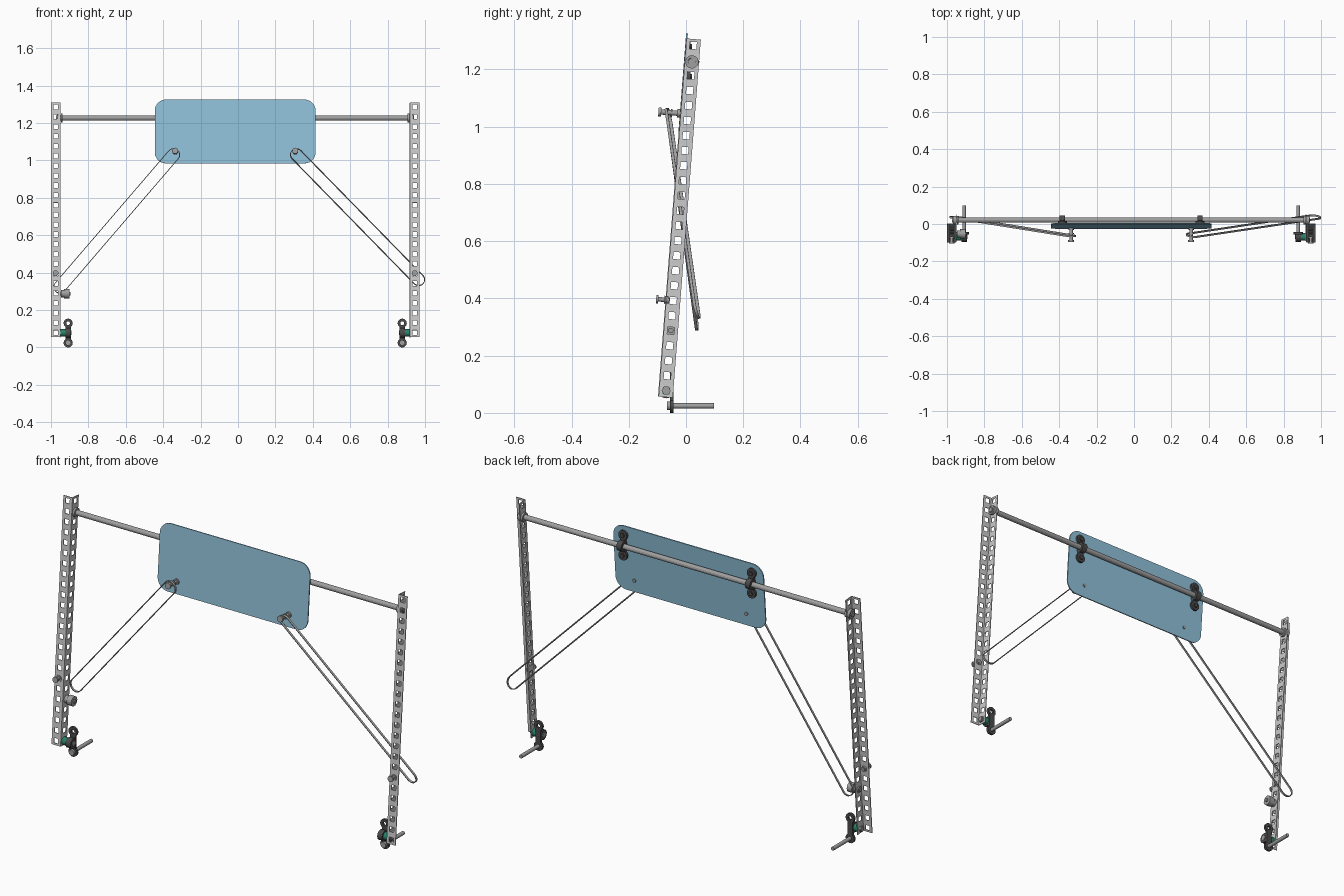
import bpy, bmesh, math
from mathutils import Vector

if "Cube" in bpy.data.objects:
    bpy.data.objects.remove(bpy.data.objects["Cube"])

X0 = -0.015                      # mirror plane of the frame
TH = math.atan(0.098 / 1.251)    # backward lean of the frame
S, C = math.sin(TH), math.cos(TH)


def lean(x, y, z):
    """Frame coordinates (front face y=0, foot z=0) to world."""
    return Vector((X0 + x, -0.096 + y * C + z * S, 0.057 - y * S + z * C))


def material(name, col):
    m = bpy.data.materials.new(name)
    m.diffuse_color = col
    m.use_nodes = True
    m.node_tree.nodes["Principled BSDF"].inputs["Base Color"].default_value = m.diffuse_color
    return m


BLUE = material("blue_panel", (0.28, 0.53, 0.69, 0.7))
DARK = material("dark_grey", (0.07, 0.07, 0.07, 1))
GREEN = material("green", (0.02, 0.22, 0.14, 1))
METAL = material("metal", (0.35, 0.35, 0.35, 1))


def finish(name, bm, mat=None, smooth=True):
    bmesh.ops.recalc_face_normals(bm, faces=bm.faces)
    me = bpy.data.meshes.new(name)
    bm.to_mesh(me)
    bm.free()
    ob = bpy.data.objects.new(name, me)
    bpy.context.collection.objects.link(ob)
    if mat:
        me.materials.append(mat)
    if smooth:
        bpy.ops.object.select_all(action='DESELECT')
        ob.select_set(True)
        bpy.context.view_layer.objects.active = ob
        bpy.ops.object.shade_smooth_by_angle(angle=math.radians(35))
    return ob


def tube(bm, p0, p1, ro, ri=0, n=20):
    """Solid rod, or a hollow ring when ri is given."""
    p0, p1 = Vector(p0), Vector(p1)
    q = (p1 - p0).to_track_quat('Z', 'Y')

    def loop(p, r):
        return [bm.verts.new(p + q @ Vector((r * math.cos(2 * math.pi * i / n),
                                             r * math.sin(2 * math.pi * i / n), 0))) for i in range(n)]
    loops = [loop(p0, ro), loop(p1, ro)]
    if ri:
        loops += [loop(p1, ri), loop(p0, ri), loops[0]]
    else:
        bm.faces.new(loops[0])
        bm.faces.new(loops[1])
    for a, b in zip(loops, loops[1:]):
        for i in range(n):
            j = (i + 1) % n
            bm.faces.new((a[i], a[j], b[j], b[i]))


def box(bm, c, size):
    r = bmesh.ops.create_cube(bm, size=1)
    for v in r["verts"]:
        v.co = Vector(c) + Vector(v.co[k] * size[k] for k in range(3))


def upright(name, s):
    """Perforated angle iron: square holes in both flanges."""
    prof = [(0.985, 0), (0.972, 0), (0.948, 0), (0.935, 0),
            (0.935, 0.013), (0.935, 0.037), (0.935, 0.05)]
    zs = [0]
    for i in range(24):
        mid = 0.0225 + i * 0.0526
        zs += [mid - 0.0125, mid + 0.0125]
    zs.append(1.255)
    bm = bmesh.new()
    g = [[bm.verts.new(lean(s * x, y, z)) for x, y in prof] for z in zs]
    for r in range(len(zs) - 1):
        for c in range(6):
            if r % 2 and c in (1, 4):
                continue
            f = [g[r][c], g[r][c + 1], g[r + 1][c + 1], g[r + 1][c]]
            bm.faces.new(f)
    ob = finish(name, bm, smooth=False)
    m = ob.modifiers.new("thickness", 'SOLIDIFY')
    m.thickness, m.offset = 0.004, 0


def clamp(name, x, y, z, axle_y, pin):
    """Two-eyed bracket with a collar round an axle along x."""
    bm = bmesh.new()
    for dz in (-0.0525, 0.0525):
        tube(bm, (x, y - 0.006, z + dz), (x, y + 0.006, z + dz), 0.0245, 0.01)
        if not pin:
            tube(bm, (x, y - 0.007, z + dz), (x, y + 0.012, z + dz), 0.012, n=6)
    box(bm, (x, y, z), (0.03, 0.012, 0.07))
    tube(bm, (x - 0.014, axle_y, z), (x + 0.014, axle_y, z), 0.026, 0.012)
    finish(name, bm, DARK)


def band(name, a, b, r, roll):
    """Flat elastic loop stretched from a to b."""
    a, b = Vector(a), Vector(b)
    u = (b - a).normalized()
    v = u.cross(Vector((0, 1, 0))).normalized()
    w = u.cross(v)
    v, w = v * math.cos(roll) + w * math.sin(roll), w * math.cos(roll) - v * math.sin(roll)
    bm = bmesh.new()
    rings = []
    for cen, start in ((a, math.pi / 2), (b, -math.pi / 2)):
        for i in range(17):
            t = start + math.pi * i / 16
            d = u * math.cos(t) + v * math.sin(t)
            rings.append([bm.verts.new(cen + d * (r + p) + w * q) for p, q in
                          ((-.002, -.005), (.002, -.005), (.002, .005), (-.002, .005))])
    for i, ring in enumerate(rings):
        nxt = rings[(i + 1) % len(rings)]
        for k in range(4):
            m = (k + 1) % 4
            bm.faces.new((ring[k], ring[m], nxt[m], nxt[k]))
    finish(name, bm, METAL)


# Rounded panel
bm = bmesh.new()
pts = []
for cx, cz, a0 in ((0.37, 1.212, 0), (-0.37, 1.212, 90), (-0.37, 0.99, 180), (0.37, 0.99, 270)):
    for i in range(9):
        t = math.radians(a0 + i * 11.25)
        pts.append((cx + 0.06 * math.cos(t), cz + 0.06 * math.sin(t)))
front = bm.faces.new([bm.verts.new(lean(x, -0.003, z)) for x, z in pts])
ext = bmesh.ops.extrude_face_region(bm, geom=[front], use_keep_orig=True)
for e in ext["geom"]:
    if isinstance(e, bmesh.types.BMVert):
        e.co += Vector((0, 0.006 * C, -0.006 * S))
finish("panel", bm, BLUE)

# Cross bar
BAR = lean(0, 0.025, 1.175)
bm = bmesh.new()
tube(bm, BAR - Vector((0.957, 0, 0)), BAR + Vector((0.957, 0, 0)), 0.0135, n=12)
finish("cross_bar", bm, METAL, smooth=False)

for s, side in ((-1, "left"), (1, "right")):
    upright(side + "_upright", s)

    # Collars where the bar passes the upright
    bm = bmesh.new()
    for x0, x1 in ((0.922, 0.932), (0.938, 0.952)):
        tube(bm, BAR + Vector((s * x0, 0, 0)), BAR + Vector((s * x1, 0, 0)), 0.023, 0.0135)
    finish(side + "_bar_collars", bm, METAL)

    # Clamp holding the panel on the bar
    clamp(side + "_panel_clamp", X0 + s * 0.368, 0.009, BAR.z, BAR.y, False)

    # Pin on the panel for the band
    bm = bmesh.new()
    for y0, y1, r in ((0.008, -0.076, 0.009), (-0.003, -0.012, 0.015),
                      (-0.03, -0.035, 0.014), (-0.068, -0.078, 0.016)):
        tube(bm, lean(s * 0.321, y0, 0.992), lean(s * 0.321, y1, 0.992), r)
    finish(side + "_panel_pin", bm, METAL)

    # Headed bolt on the front of the upright
    bm = bmesh.new()
    for y0, y1, r in ((0.012, -0.033, 0.008), (0.01, 0.002, 0.013),
                      (-0.002, -0.007, 0.014), (-0.027, -0.035, 0.015)):
        tube(bm, lean(s * 0.96, y0, 0.339), lean(s * 0.96, y1, 0.339), r)
    finish(side + "_upright_bolt", bm, METAL)

    # Foot bracket with axle, green bushing and long pin
    ax = lean(0, 0.025, 0.0225)
    fx = X0 + s * 0.893
    clamp(side + "_foot_bracket", fx, -0.05, 0.077, ax.y, True)
    bm = bmesh.new()
    tube(bm, ax + Vector((s * 0.908, 0, 0)), ax + Vector((s * 0.933, 0, 0)), 0.02)
    finish(side + "_foot_bushing", bm, GREEN)
    bm = bmesh.new()
    tube(bm, ax + Vector((s * 0.876, 0, 0)), ax + Vector((s * 0.948, 0, 0)), 0.012)
    tube(bm, ax + Vector((s * 0.938, 0, 0)), ax + Vector((s * 0.944, 0, 0)), 0.016, n=6)
    finish(side + "_foot_axle", bm, METAL)
    bm = bmesh.new()
    tube(bm, (fx, -0.062, 0.0245), (fx, 0.098, 0.0245), 0.0095)
    tube(bm, (fx, -0.067, 0.0245), (fx, -0.056, 0.0245), 0.015)
    finish(side + "_foot_pin", bm, METAL)

# Stretched bands
band("left_band", (-0.345, -0.062, 1.03), (-0.952, 0.035, 0.323), 0.033, 0)
band("right_band", (0.313, -0.06, 1.03), (0.965, 0.037, 0.363), 0.033, 0.26)

# Roller on the left upright
bm = bmesh.new()
rc = lean(0, 0.025, 0.233)
for x0, x1, r in ((-0.948, -0.88, 0.009), (-0.932, -0.914, 0.019), (-0.914, -0.886, 0.025),
                  (-0.944, -0.938, 0.015)):
    tube(bm, rc + Vector((x0, 0, 0)), rc + Vector((x1, 0, 0)), r)
finish("left_roller", bm, METAL)
